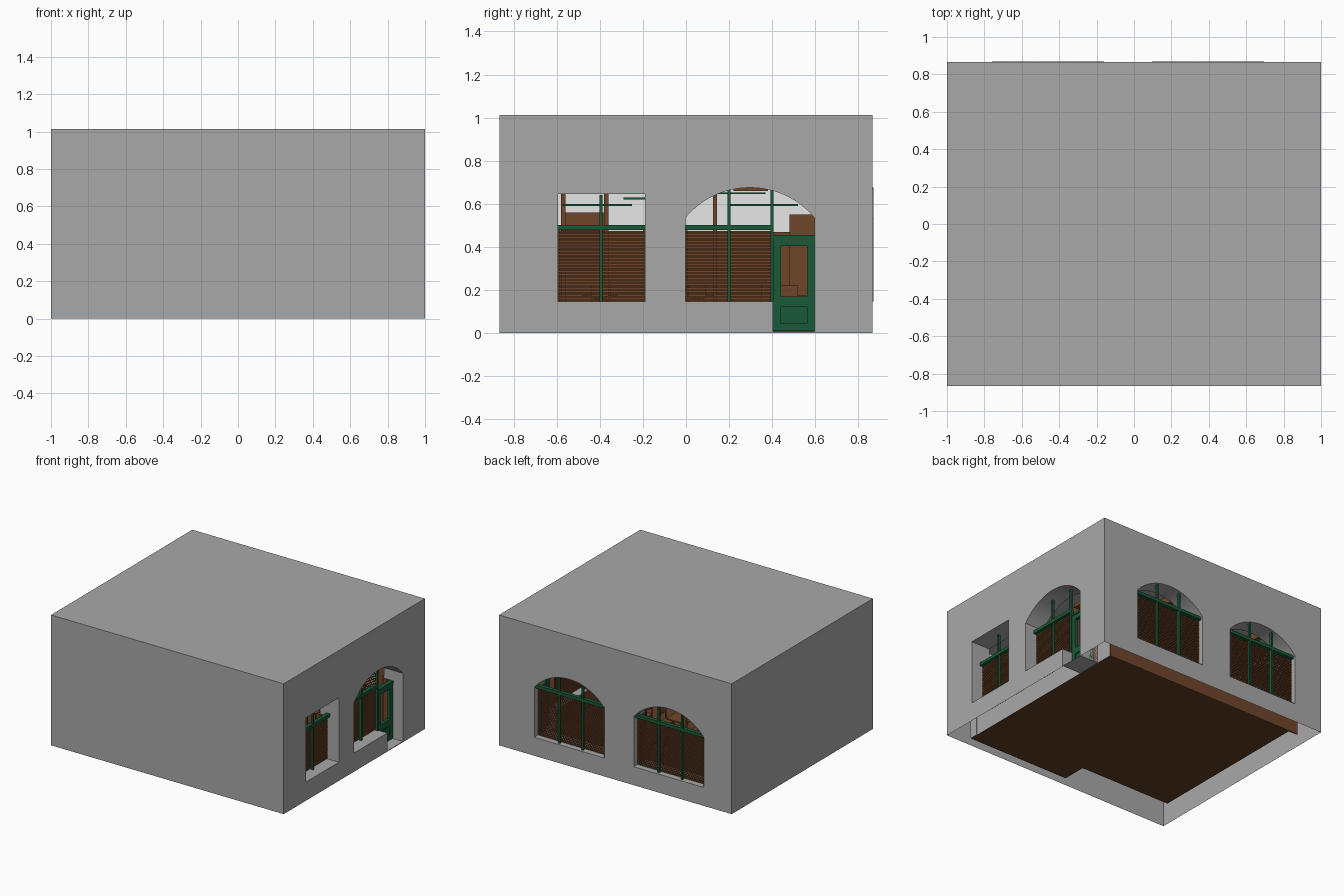
import bpy, bmesh, math
from mathutils import Vector

cube = bpy.data.objects.get("Cube")
if cube:
    bpy.data.objects.remove(cube, do_unlink=True)

W, D, H = 1.0, 0.867, 1.013      # outer half width, half depth, height
RX, RY = 0.838, 0.73             # inner lining of the right and back walls
LX, FY, FY2, SX = -0.82, -0.795, -0.61, -0.035
FLOOR, DADO, CEIL = 0.008, 0.47, 0.75


def material(name, r, g, b):
    m = bpy.data.materials.new(name)
    m.use_nodes = True
    m.diffuse_color = (r, g, b, 1)
    m.node_tree.nodes["Principled BSDF"].inputs["Base Color"].default_value = (r, g, b, 1)
    return m


GREY = material("grey plaster", 0.395, 0.395, 0.395)
WHITE = material("white paint", 1.0, 1.0, 1.0)
WOOD = material("brown wood", 0.16, 0.06, 0.022)
DARK = material("dark wood", 0.12, 0.046, 0.019)
GREEN = material("green paint", 0.01, 0.1, 0.038)


def finish(name, bm, mat):
    bmesh.ops.remove_doubles(bm, verts=bm.verts, dist=0.0001)
    bmesh.ops.recalc_face_normals(bm, faces=bm.faces)
    mesh = bpy.data.meshes.new(name)
    bm.to_mesh(mesh)
    bm.free()
    mesh.materials.append(mat)
    ob = bpy.data.objects.new(name, mesh)
    bpy.context.collection.objects.link(ob)
    return ob


def add_box(bm, a, b):
    verts = bmesh.ops.create_cube(bm, size=1)["verts"]
    for v in verts:
        v.co = Vector([(p + q) / 2 + c * abs(q - p) for p, q, c in zip(a, b, v.co)])


def boxes(name, mat, pairs):
    bm = bmesh.new()
    for a, b in pairs:
        add_box(bm, a, b)
    return finish(name, bm, mat)


# wall coordinates: along, height, depth behind the outer face
def right(u, z, d):
    return (W - d, u, z)


def back(u, z, d):
    return (u, D - d, z)


def roof(u, v, d):
    return (u, v, H - d)


def front(u, z, d):
    return (u, -D + d, z)


def left(u, z, d):
    return (-W + d, u, z)


def loop(bm, pts):
    vs = [bm.verts.new(p) for p in pts]
    return [bm.edges.new((vs[i - 1], vs[i])) for i in range(len(vs))]


def panel(bm, place, half, lo, hi, holes=(), depth=0):
    corners = [(-half, lo), (half, lo), (half, hi), (-half, hi)]
    edges = []
    for pts in [corners, *holes]:
        edges += loop(bm, [place(u, z, depth) for u, z in pts])
    bmesh.ops.triangle_fill(bm, use_beauty=True, edges=edges)


def reveal(bm, place, pts, d0, d1):
    for i in range(len(pts)):
        a, b = pts[i - 1], pts[i]
        bm.faces.new([bm.verts.new(place(*p, d)) for p, d in ((a, d0), (b, d0), (b, d1), (a, d1))])


SILL, SPRING, RISE, HALF = 0.145, 0.535, 0.14, 0.3
RADIUS = (HALF ** 2 + RISE ** 2) / (2 * RISE)


def arc_height(off):
    return SPRING + RISE - RADIUS + math.sqrt(RADIUS ** 2 - off ** 2)


def arch(c, n=20):
    offs = [HALF - 2 * HALF * i / n for i in range(n + 1)]
    return [(c + o, arc_height(o)) for o in offs]


# openings
DOOR0, DOOR1 = 0.405, 0.597
AC = 0.297
square = [(-0.595, SILL), (-0.19, SILL), (-0.19, 0.645), (-0.595, 0.645)]
door_arch = arch(AC) + [(AC - HALF, SILL), (DOOR0, SILL), (DOOR0, 0.006), (DOOR1, 0.006)]
back_centres = (-0.46, 0.395)
back_arches = [arch(c) + [(c - HALF, SILL), (c + HALF, SILL)] for c in back_centres]

# outer shell, open underneath
bm = bmesh.new()
panel(bm, right, D, 0, H, [square, door_arch])
panel(bm, back, W, 0, H, back_arches)
panel(bm, front, W, 0, H)
panel(bm, left, D, 0, H)
panel(bm, roof, W, -D, D)
finish("outer_shell", bm, GREY)

# deep window and door reveals
bm = bmesh.new()
for pts in (square, door_arch):
    reveal(bm, right, pts, 0, W - RX)
for pts in back_arches:
    reveal(bm, back, pts, -0.003, D - RY)
ob = finish("opening_reveals", bm, GREY)
bpy.context.view_layer.objects.active = ob
ob.select_set(True)
bpy.ops.object.shade_smooth_by_angle()

# inner linings of the two pierced walls
bm = bmesh.new()
panel(bm, right, RY, 0.004, CEIL, [square, door_arch], W - RX)
panel(bm, back, RX, 0.004, CEIL, back_arches, D - RY)
finish("wall_linings", bm, GREY)
boxes("lining_return", GREY, [((RX, FY, 0.004), (RX + 0.004, -RY, CEIL))])
boxes("back_wainscot", WOOD, [((-0.89, RY + 0.001, 0.0), (RX, RY + 0.012, SILL - 0.01))])

# wood dado on the room side of the pierced walls, between and below openings
piers = [(FY, -0.595, DADO), (-0.595, -0.19, SILL), (-0.19, AC - HALF, DADO),
         (AC - HALF, DOOR0, SILL), (DOOR1, RY, DADO)]
dado = [((RX - 0.012, u0, FLOOR), (RX - 0.002, u1, z)) for u0, u1, z in piers]
ends = [LX] + [c + s * HALF for c in back_centres for s in (-1, 1)] + [RX]
dado += [((u0, RY - 0.012, FLOOR), (u1, RY - 0.002, SILL if i % 2 else DADO))
         for i, (u0, u1) in enumerate(zip(ends, ends[1:]))]
boxes("room_dado", WOOD, dado)

# floor in two slabs, ceiling and plain inner walls
boxes("right_floor", DARK, [((SX, FY, 0.002), (RX, RY, FLOOR))])
boxes("left_floor", DARK, [((LX, FY2, 0.004), (SX, RY, FLOOR))])
boxes("ceiling", GREY, [((LX, FY, CEIL), (RX, RY, CEIL + 0.01))])


def inner_walls(z0, z1, t):
    return [((LX, FY2, z0), (LX + t, RY, z1)), ((LX, FY2, z0), (SX, FY2 + t, z1)),
            ((SX, FY, z0), (SX + t, FY2 + t, z1)), ((SX, FY, z0), (RX, FY + t, z1))]


boxes("upper_walls", WHITE, inner_walls(DADO, CEIL, 0.01))
boxes("wainscot", WOOD, inner_walls(FLOOR, DADO, 0.018))


# window frames, jambs and blinds; s is how far the frame sits behind the face
def window(name, place, u0, u1, s, depth, rail, bars, top):
    def piece(a0, z0, d0, a1, z1, d1):
        return place(a0, z0, s + d0), place(a1, z1, s + d1)
    parts = [piece(u0, rail, 0, u1, rail + 0.024, 0.03)]
    parts += [piece(b - 0.007, SILL, 0, b + 0.007, top(b), 0.018) for b in bars]
    boxes(name + "_frame", GREEN, parts)
    boxes(name + "_jambs", WOOD, [piece(u, SILL, 0.032, u + 0.01, rail, depth) for u in (u0, u1 - 0.01)])
    pitch = 0.0132
    rows = [SILL + 0.004 + i * pitch for i in range(int((rail - SILL) / pitch))]
    boxes(name + "_slats", WOOD, [piece(u0 + 0.003, z, 0.022, u1 - 0.003, z + 0.0085, 0.028) for z in rows])


window("square_window", right, -0.595, -0.19, 0.075, 0.08, 0.478, [-0.395], lambda u: 0.64)
window("door_window", right, AC - HALF, DOOR0, 0.075, 0.08, 0.478, [0.2, 0.4],
       lambda u: arc_height(u - AC))
for side, c in zip(("right", "left"), back_centres):
    window(side + "_back_window", back, c - HALF, c + HALF, 0.014, 0.115, 0.52, [c - 0.1, c + 0.1],
           lambda u, c=c: arc_height(u - c))
boxes("inside_shutter", DARK, [((0.8, -0.585, 0.28), (0.81, -0.4, 0.475))])

# panelled door with an open light
X0, X1 = 0.89, 0.915
stile = 0.035
door = [((X0, a, 0.008), (X1, a + stile, 0.452)) for a in (DOOR0, DOOR1 - stile)]
door += [((X0, DOOR0, z0), (X1, DOOR1, z1)) for z0, z1 in ((0.008, 0.045), (0.12, 0.17), (0.405, 0.452))]
door += [((X0 + 0.006, DOOR0, 0.04), (X1 - 0.008, DOOR1, 0.125)),
         ((X0 - 0.005, DOOR0, 0.44), (X1 + 0.005, DOOR1, 0.455))]
boxes("door", GREEN, door)
boxes("door_panel", GREEN, [((X1 - 0.01, 0.455, 0.055), (X1 - 0.003, 0.545, 0.11))])
boxes("door_jamb", WOOD, [((RX, DOOR1 - 0.01, FLOOR), (X0 - 0.006, DOOR1, 0.455))])

# posts, ceiling beams and hanging rods
boxes("posts", WOOD, [((x, y, FLOOR), (x + 0.02, y + 0.02, CEIL))
                      for x, y in ((-0.1, -0.58), (-0.1, -0.38), (-0.1, 0.125), (-0.6, 0.125))])
beams = [((x, FY2, 0.69), (x + 0.04, RY, CEIL)) for x in (-0.6, -0.2, 0.2, 0.6)]
beams.append(((LX, 0.22, 0.66), (RX - 0.1, 0.38, 0.69)))
boxes("ceiling_beams", WOOD, beams)
boxes("hanging_rods", GREEN, [((x, y, z), (x + 0.008, y + 0.32, z + 0.008))
                              for x, y, z in ((0.3, -0.57, 0.59), (0.1, -0.29, 0.62),
                                              (0.3, 0.2, 0.59), (-0.3, 0.05, 0.645))])

# cabinets and counter along the far wall
boxes("cabinets", WOOD, [((-0.8, -0.56, FLOOR), (-0.68, -0.38, 0.56)),
                         ((-0.8, 0.48, FLOOR), (-0.68, 0.62, 0.55))])
boxes("counter", WOOD, [((-0.5, -0.35, FLOOR), (-0.38, 0.35, 0.23))])
boxes("counter_top", DARK, [((-0.52, -0.37, 0.23), (-0.36, 0.37, 0.245))])

# tables and chairs
tables, chairs = [], []
for x in (0.0, 0.45):
    for y in (-0.4, 0.05, 0.48):
        tables += [((x - 0.08, y - 0.08, 0.165), (x + 0.08, y + 0.08, 0.175)),
                   ((x - 0.01, y - 0.01, FLOOR), (x + 0.01, y + 0.01, 0.165))]
        for s in (-1, 1):
            cx = x + s * 0.13
            chairs.append(((cx - 0.04, y - 0.04, 0.1), (cx + 0.04, y + 0.04, 0.11)))
            chairs.append(((cx + s * 0.037 - 0.003, y - 0.04, 0.16), (cx + s * 0.037 + 0.003, y + 0.04, 0.22)))
            for i in (-1, 1):
                for j in (-1, 1):
                    lx, ly = cx + i * 0.036, y + j * 0.036
                    top = 0.2 if i == s else 0.1
                    chairs.append(((lx - 0.004, ly - 0.004, FLOOR), (lx + 0.004, ly + 0.004, top)))
boxes("tables", WOOD, tables)
boxes("chairs", WOOD, chairs)
